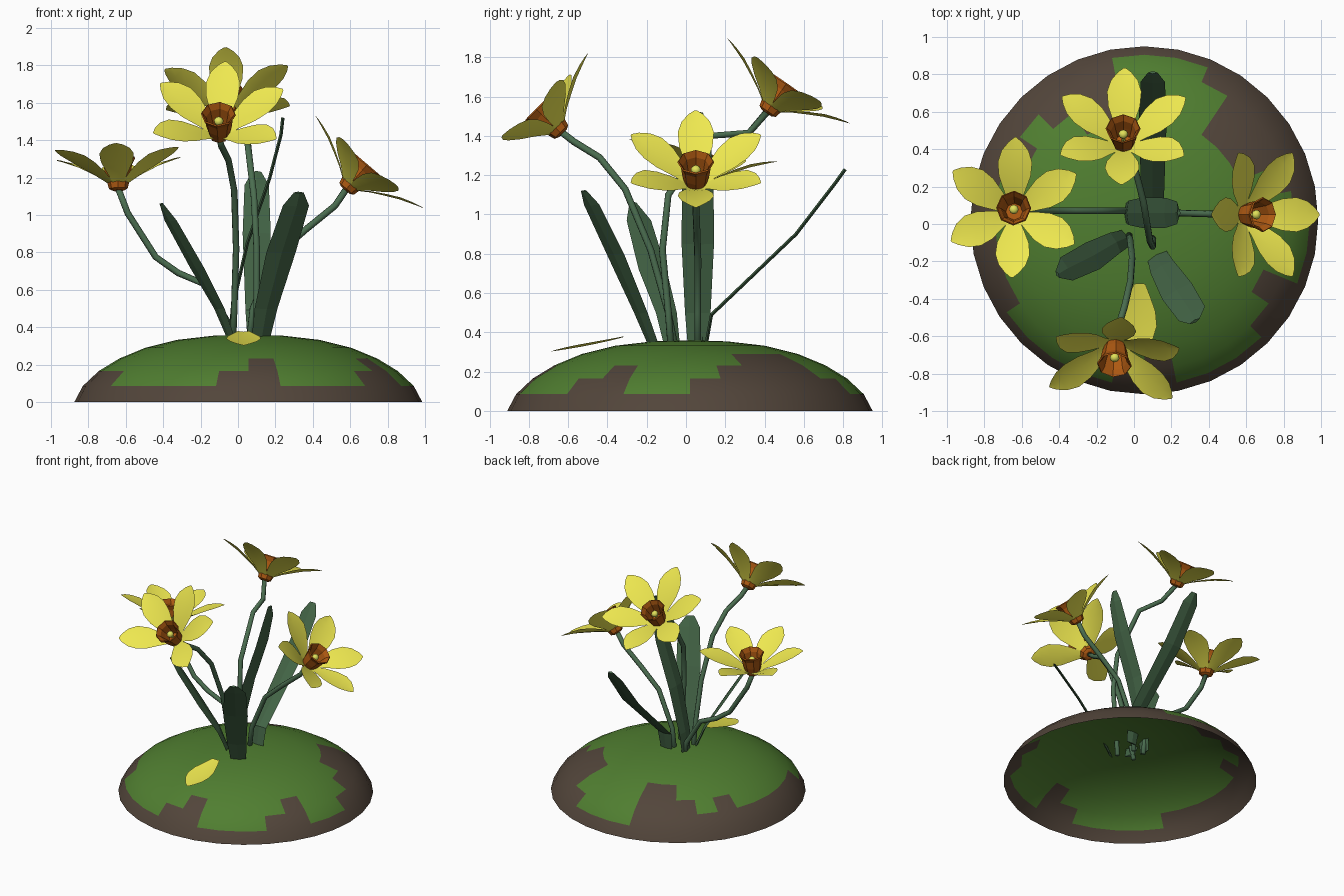
import bpy, math
from mathutils import Vector, Matrix

if "Cube" in bpy.data.objects:
    bpy.data.objects.remove(bpy.data.objects["Cube"])


def material(name, rgb):
    m = bpy.data.materials.new(name)
    m.diffuse_color = (*rgb, 1)
    m.use_nodes = True
    m.node_tree.nodes["Principled BSDF"].inputs["Base Color"].default_value = m.diffuse_color
    return m


GRASS = material("grass", (0.08, 0.21, 0.03))
SOIL = material("soil", (0.085, 0.06, 0.043))
LEAF = material("leaf", (0.055, 0.125, 0.06))
STEM = material("stem", (0.07, 0.155, 0.08))
PETAL = material("petal", (0.86, 0.81, 0.08))
CUP = material("cup", (0.42, 0.10, 0.006))
PISTIL = material("pistil", (0.75, 0.75, 0.10))


def mesh_object(name, verts, faces, mats, matrix=Matrix(), smooth=False):
    me = bpy.data.meshes.new(name)
    me.from_pydata([matrix @ Vector(v) for v in verts], [], faces)
    for m in mats:
        me.materials.append(m)
    if smooth:
        me.shade_smooth()
    ob = bpy.data.objects.new(name, me)
    bpy.context.collection.objects.link(ob)
    return ob


def loft(name, rings, mats, matrix=Matrix(), closed=True, caps="", smooth=False):
    """Join equal-length rings of points with quads."""
    n = len(rings[0])
    verts = [p for r in rings for p in r]
    faces = []
    for i in range(len(rings) - 1):
        for j in range(n if closed else n - 1):
            k = (j + 1) % n
            faces.append((i * n + j, i * n + k, (i + 1) * n + k, (i + 1) * n + j))
    if "s" in caps:
        faces.append(tuple(reversed(range(n))))
    if "e" in caps:
        faces.append(tuple(range((len(rings) - 1) * n, len(rings) * n)))
    return mesh_object(name, verts, faces, mats, matrix, smooth)


def circle(r, z, n):
    return [(r * math.cos(2 * math.pi * j / n), r * math.sin(2 * math.pi * j / n), z) for j in range(n)]


def tangents(pts):
    last = len(pts) - 1
    return [(pts[min(i + 1, last)] - pts[max(i - 1, 0)]).normalized() for i in range(last + 1)]


# Mound: hollow dome, with a ragged soil border around the grass
SEG = 32
MOUND_PROFILE = [(0.93, 0), (0.885, 0.085), (0.80, 0.165), (0.69, 0.232), (0.55, 0.29),
                 (0.38, 0.332), (0.19, 0.354), (0.002, 0.36)]
mound = loft("mound", [circle(r, h, SEG) for r, h in MOUND_PROFILE], [GRASS, SOIL],
             Matrix.Translation((0.055, 0.02, 0)), caps="e", smooth=True)
soil_rows = "23444211144323222221111231112311"
for p in mound.data.polygons:
    row, col = divmod(p.index, SEG)
    if row < 7 and row < int(soil_rows[col]):
        p.material_index = 1


def stem(name, pts, r=0.018, n=8):
    pts = [Vector(p) for p in pts]
    rings = []
    for p, t in zip(pts, tangents(pts)):
        u = t.cross(Vector((0.3, 1, 0.1))).normalized()
        v = t.cross(u)
        rings.append([p + u * x + v * y for x, y, _ in circle(r, 0, n)])
    loft(name, rings, [STEM], caps="se", smooth=True)


def leaf(name, pts, widths, thick=0.009):
    pts = [Vector(p) for p in pts]
    lean = pts[-1] - pts[0]
    side = Vector((-lean.y, lean.x, 0)).normalized()
    rings = []
    for p, t, w in zip(pts, tangents(pts), widths):
        nrm = t.cross(side).normalized()
        s = side * w / 2
        rings.append([p + s, p + nrm * thick, p - s, p - nrm * thick])
    loft(name, rings, [LEAF], caps="se")


def petal(name, matrix, profile):
    """profile: (distance out, height, half width) rows; edges are raised a little."""
    rows = [[(x, -w, h + w * 0.14), (x, 0, h), (x, w, h + w * 0.14)] for x, h, w in profile]
    loft(name, rows, [PETAL], matrix, closed=False, smooth=True)


PETAL_PROFILE = [(0.045, 0.025, 0.03), (0.11, 0.068, 0.058), (0.18, 0.105, 0.085),
                 (0.25, 0.14, 0.092), (0.31, 0.163, 0.072), (0.355, 0.18, 0.036), (0.38, 0.188, 0.005)]
CUP_PROFILE = [(0.03, -0.01), (0.05, 0.0), (0.055, 0.02), (0.068, 0.07), (0.076, 0.13),
               (0.094, 0.165), (0.088, 0.172), (0.068, 0.14), (0.058, 0.09), (0.045, 0.04)]


def flower(name, base, axis, turn, missing):
    z = Vector(axis).normalized()
    x = (Vector((0, 0, 1)) - z * z.z).normalized()
    m = Matrix.Translation(base) @ Matrix((x, z.cross(x), z)).transposed().to_4x4()
    m = m @ Matrix.Rotation(math.radians(turn), 4, "Z")
    for i in range(6):
        if i != missing:
            petal(f"{name}_petal_{i + 1}", m @ Matrix.Rotation(i * math.pi / 3, 4, "Z"), PETAL_PROFILE)
    loft(name + "_cup", [circle(r, h, 8) for r, h in CUP_PROFILE], [CUP], m, caps="se")
    pist = [(0.01, 0.04), (0.01, 0.09), (0.024, 0.105), (0.026, 0.12), (0.014, 0.135)]
    loft(name + "_pistil", [circle(r, h, 8) for r, h in pist], [PISTIL], m, caps="se", smooth=True)


# Flowers with their stems: axis, turn, missing petal (the fallen one), stem path
FLOWERS = {
    "left_flower": ((-0.02, 0.15, 0.98), -9, None,
                    [(-0.03, 0.07, 0.24), (-0.05, 0.07, 0.42), (-0.18, 0.07, 0.63), (-0.32, 0.07, 0.69),
                     (-0.44, 0.07, 0.775), (-0.59, 0.065, 1.01), (-0.64, 0.06, 1.14)]),
    "back_flower": ((-0.02, 0.57, 0.82), -3, None,
                    [(0.1, -0.07, 0.24), (0.1, -0.09, 0.5), (0.1, -0.12, 0.82), (0.085, -0.09, 1.1),
                     (0.05, 0.12, 1.40), (0.0, 0.32, 1.415), (-0.055, 0.415, 1.525)]),
    "front_flower": ((-0.03, -0.70, 0.71), -4, 3,
                     [(-0.03, -0.04, 0.24), (-0.02, -0.09, 0.5), (-0.01, -0.18, 0.82), (-0.02, -0.31, 1.13),
                      (-0.05, -0.44, 1.29), (-0.09, -0.57, 1.37), (-0.1, -0.635, 1.42)]),
    "right_flower": ((0.65, 0, 0.76), 0, None,
                     [(0.05, 0.06, 0.24), (0.08, 0.06, 0.5), (0.2, 0.06, 0.78), (0.36, 0.055, 0.92),
                      (0.52, 0.05, 1.05), (0.58, 0.05, 1.14)]),
}
for name, (axis, turn, missing, path) in FLOWERS.items():
    stem(name + "_stem", path)
    flower(name, Vector(path[-1]), axis, turn, missing)

# Leaves
leaf("left_leaf", [(-0.01, -0.06, 0.27), (-0.1, -0.1, 0.5), (-0.22, -0.17, 0.72), (-0.36, -0.24, 0.97),
                   (-0.41, -0.27, 1.06)], [0.08, 0.12, 0.16, 0.14, 0.04])
leaf("front_leaf", [(0.11, -0.14, 0.27), (0.15, -0.23, 0.5), (0.23, -0.36, 0.8), (0.31, -0.48, 1.05),
                    (0.325, -0.52, 1.12)], [0.10, 0.14, 0.18, 0.16, 0.06])
leaf("back_leaf", [(0.1, 0.09, 0.27), (0.1, 0.13, 0.49), (0.1, 0.56, 0.9), (0.1, 0.76, 1.16),
                   (0.1, 0.81, 1.23)], [0.09, 0.12, 0.15, 0.13, 0.05])
leaf("tall_leaf", [(-0.05, 0.06, 0.26), (-0.03, 0.06, 0.5), (0.05, 0.06, 0.85), (0.17, 0.06, 1.2),
                   (0.23, 0.06, 1.43), (0.24, 0.06, 1.52)], [0.09, 0.13, 0.165, 0.16, 0.12, 0.05])

# Fallen petal lying on the front slope
x = Vector((0, -0.37, -0.075)).normalized()
y = Vector((1, 0, 0))
m = Matrix.Translation((0.03, -0.27, 0.388)) @ Matrix((x, y, x.cross(y))).transposed().to_4x4()
petal("fallen_petal", m, [(px * 1.12, -0.008 * math.sin(px * 8), pw) for px, _, pw in PETAL_PROFILE])
